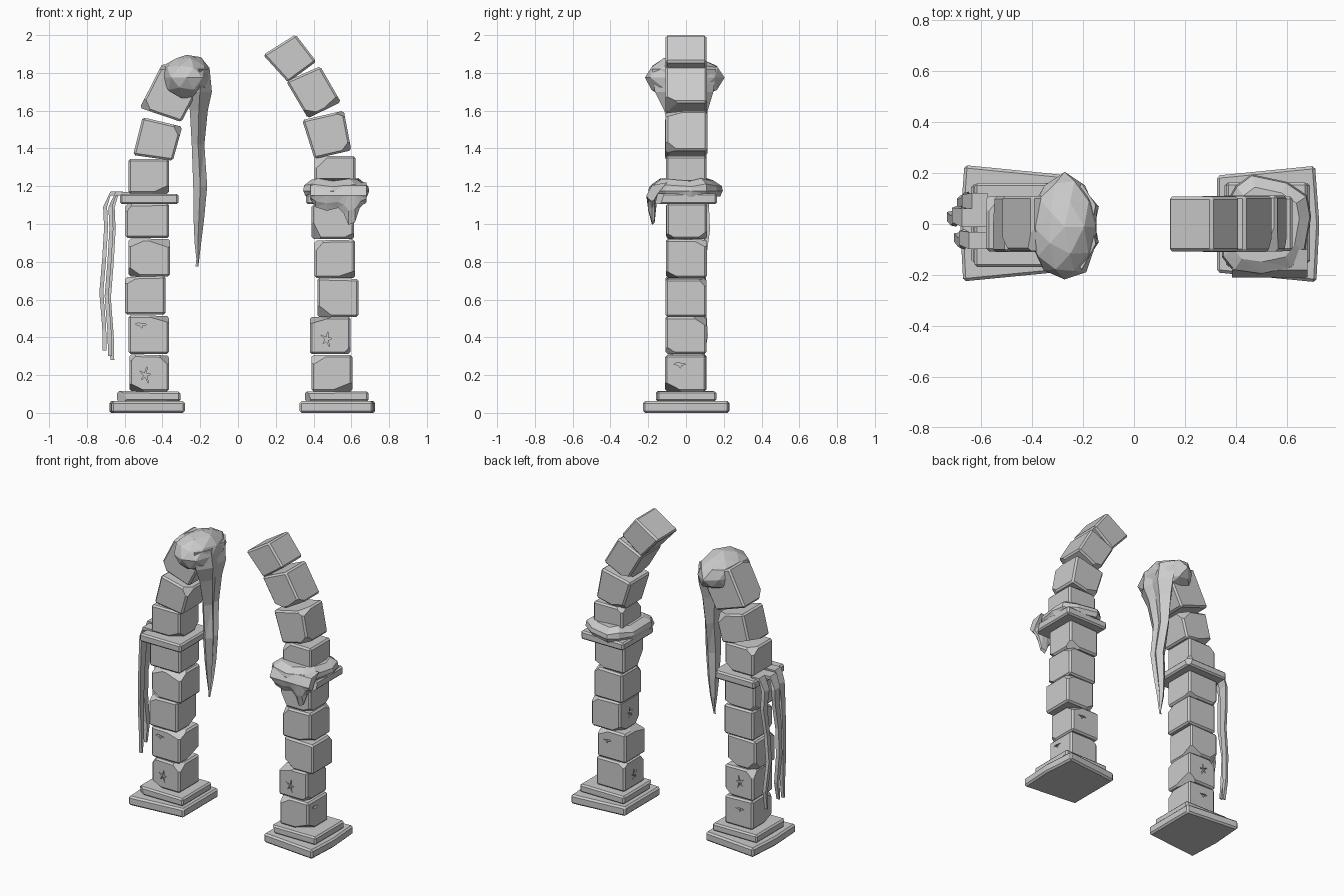
import bpy, bmesh, math, random
from mathutils import Vector, noise

if "Cube" in bpy.data.objects:
    bpy.data.objects.remove(bpy.data.objects["Cube"])

random.seed(7)
stone = bpy.data.materials.new("grey stone")
stone.diffuse_color = (0.6, 0.6, 0.6, 1)
stone.use_nodes = True
stone.node_tree.nodes["Principled BSDF"].inputs["Base Color"].default_value = stone.diffuse_color


def finish(name, bm):
    bmesh.ops.recalc_face_normals(bm, faces=bm.faces)
    me = bpy.data.meshes.new(name)
    bm.to_mesh(me)
    bm.free()
    me.materials.append(stone)
    ob = bpy.data.objects.new(name, me)
    bpy.context.collection.objects.link(ob)
    return ob


def loft(name, rings):
    """Closed skin over rings of equal point count, capped at both ends."""
    bm = bmesh.new()
    loops = [[bm.verts.new(p) for p in r] for r in rings]
    n = len(loops[0])
    for a, b in zip(loops, loops[1:]):
        for i in range(n):
            j = (i + 1) % n
            bm.faces.new((a[i], a[j], b[j], b[i]))
    bm.faces.new(loops[0])
    bm.faces.new(loops[-1])
    bmesh.ops.triangulate(bm, faces=[f for f in bm.faces if len(f.verts) == 4])
    return finish(name, bm)


def chip(bm, corner, normal, depth):
    """Slice a corner off a block."""
    n = normal.normalized()
    geom = bm.verts[:] + bm.edges[:] + bm.faces[:]
    cut = bmesh.ops.bisect_plane(bm, geom=geom, plane_co=corner - n * depth,
                                 plane_no=n, clear_outer=True)
    edges = [e for e in cut["geom_cut"] if isinstance(e, bmesh.types.BMEdge)]
    if edges:
        bmesh.ops.edgeloop_fill(bm, edges=edges)


def block(name, quad, hy, bevel=0.011, chips=3):
    """Worn stone block: front outline (x, z) run through the depth."""
    bm = bmesh.new()
    shift = random.uniform(-0.004, 0.004) if chips else 0
    lo = [bm.verts.new((x, -hy + shift, z)) for x, z in quad]
    hi = [bm.verts.new((x, hy + shift, z)) for x, z in quad]
    bm.faces.new(lo)
    bm.faces.new(hi)
    for i in range(4):
        j = (i + 1) % 4
        bm.faces.new((lo[i], lo[j], hi[j], hi[i]))
    corners = [v.co.copy() for v in bm.verts]
    mid = sum(corners, Vector()) / 8
    bmesh.ops.recalc_face_normals(bm, faces=bm.faces)
    bmesh.ops.bevel(bm, geom=bm.edges[:], offset=bevel, segments=1, affect='EDGES')
    for c in random.sample(corners, chips):
        d = c - mid
        d = Vector((d.x * random.uniform(0.3, 1), d.y * random.uniform(0.3, 1),
                    d.z * random.uniform(0.6, 1.6)))
        chip(bm, c, d, random.uniform(0.025, 0.042))
    return finish(name, bm)


def rect(x0, x1, z0, z1):
    t = random.uniform(-0.004, 0.004)
    return [(x0, z0), (x1, z0), (x1, z1 + t), (x0, z1 - t)]


def carve(ob, axis, sign, centre, shape):
    """Cut a shallow star or crack into one side of a block."""
    flat = [(centre[0] + u, centre[1] + v) for u, v in shape]
    face = max(sign * v.co[axis] for v in ob.data.vertices) * sign
    rings = []
    for d in (-0.015, 0.02):
        a = face + sign * d
        rings.append([(u, a, v) if axis == 1 else (a, u, v) for u, v in flat])
    cutter = loft("carving_cutter", rings)
    cutter.hide_render = True
    mod = ob.modifiers.new("carving", 'BOOLEAN')
    mod.object = cutter
    mod.operation = 'DIFFERENCE'
    mod.solver = 'EXACT'
    bpy.context.view_layer.update()
    me = bpy.data.meshes.new_from_object(ob.evaluated_get(bpy.context.evaluated_depsgraph_get()))
    ob.modifiers.clear()
    ob.data = me
    bpy.data.objects.remove(cutter)


star = []
for i in range(10):
    r = (0.036 if i % 4 else 0.046) if i % 2 == 0 else 0.011
    star.append((r * 0.8 * math.sin(i * math.pi / 5 + 0.2), r * math.cos(i * math.pi / 5 + 0.2)))
crack = [(-0.035, 0.008), (-0.02, 0.016), (0.03, 0.008), (0.005, 0.002), (0.0, -0.012), (-0.012, 0.003)]

# Stepped bases, wider on the outer side
for side, tag in ((-1, "left"), (1, "right")):
    bm = bmesh.new()
    outline = [(0.325, -0.19), (0.715, -0.228), (0.727, 0), (0.71, 0.228), (0.325, 0.19)]
    rings = [[bm.verts.new((side * x, y, z)) for x, y in outline] for z in (0, 0.062)]
    bm.faces.new(rings[0])
    bm.faces.new(rings[1])
    for i in range(5):
        j = (i + 1) % 5
        bm.faces.new((rings[0][i], rings[0][j], rings[1][j], rings[1][i]))
    if side < 0:
        bmesh.ops.translate(bm, verts=bm.verts, vec=(0.045, 0.003, 0))
    bmesh.ops.recalc_face_normals(bm, faces=bm.faces)
    bmesh.ops.bevel(bm, geom=bm.edges[:], offset=0.011, segments=1, affect='EDGES')
    finish(tag + "_base", bm)
    x0, x1 = (-0.64, -0.305) if side < 0 else (0.355, 0.69)
    block(tag + "_step", rect(x0, x1, 0.06, 0.114), 0.157, 0.01, 1)
    x0, x1 = (-0.625, -0.315) if side < 0 else (0.36, 0.68)
    block(tag + "_ledge", rect(x0, x1, 1.105, 1.16), 0.165, 0.01, 1)

# Straight column blocks: x0, x1, z0, z1
left = [(-0.575, -0.365, 0.114, 0.307), (-0.58, -0.365, 0.312, 0.515), (-0.597, -0.383, 0.52, 0.722),
        (-0.58, -0.36, 0.722, 0.922), (-0.595, -0.365, 0.925, 1.107), (-0.58, -0.365, 1.16, 1.345)]
right = [(0.39, 0.605, 0.114, 0.307), (0.38, 0.595, 0.312, 0.508), (0.42, 0.638, 0.508, 0.712),
         (0.405, 0.62, 0.714, 0.915), (0.39, 0.615, 0.92, 1.107), (0.405, 0.622, 1.16, 1.36)]
lb = [block(f"left_block_{i + 1}", rect(*b), 0.108) for i, b in enumerate(left)]
rb = [block(f"right_block_{i + 1}", rect(*b), 0.108) for i, b in enumerate(right)]

# Leaning arch blocks
block("left_block_7", [(-0.555, 1.365), (-0.345, 1.335), (-0.295, 1.515), (-0.505, 1.565)], 0.11)
block("left_block_8", [(-0.52, 1.615), (-0.3, 1.54), (-0.19, 1.75), (-0.4, 1.85)], 0.108)
block("right_block_7", [(0.405, 1.345), (0.6, 1.39), (0.56, 1.6), (0.34, 1.55)], 0.11)
block("right_block_8", [(0.37, 1.56), (0.545, 1.645), (0.435, 1.835), (0.255, 1.755)], 0.11)
block("right_block_9", [(0.265, 1.75), (0.415, 1.86), (0.305, 2.003), (0.133, 1.895)], 0.108, chips=0)

# Carved stars and cracks
for ob, axis, sign, centre, shape in (
        (lb[0], 1, -1, (-0.49, 0.2), star), (lb[1], 1, -1, (-0.51, 0.46), crack),
        (lb[1], 1, 1, (-0.48, 0.42), star), (lb[0], 1, 1, (-0.48, 0.23), crack),
        (rb[1], 1, -1, (0.47, 0.39), star), (rb[0], 0, 1, (-0.03, 0.25), crack),
        (rb[0], 0, -1, (0.0, 0.2), star), (rb[1], 1, 1, (0.52, 0.43), crack),
        (rb[2], 0, -1, (0.0, 0.61), star)):
    carve(ob, axis, sign, centre, shape)

# Overgrown clump on the broken left arch
bm = bmesh.new()
bmesh.ops.create_icosphere(bm, subdivisions=2, radius=1)
for v in bm.verts:
    k = 1.02 + 0.1 * noise.noise(v.co * 1.7)
    v.co = Vector((-0.272 + v.co.x * 0.135 * k, -0.012 + v.co.y * 0.203 * k, 1.775 + v.co.z * 0.118 * k))
finish("moss_clump", bm)

# Long tail hanging from the clump: z, x0, x1, y centre, half depth
tail = [(1.82, -0.26, -0.15, -0.01, 0.17), (1.7, -0.265, -0.138, -0.01, 0.155), (1.6, -0.255, -0.16, 0, 0.115),
        (1.42, -0.245, -0.178, 0.01, 0.08), (1.2, -0.237, -0.163, -0.01, 0.058),
        (1.02, -0.235, -0.18, 0.0, 0.045), (0.9, -0.23, -0.195, 0.005, 0.028), (0.775, -0.216, -0.21, 0, 0.004)]
loft("moss_tail", [[(x0, c - 0.5 * h, z), ((x0 + x1) / 2, c - h, z), (x1, c - 0.4 * h, z),
                    (x1 - 0.015, c + 0.05 * h, z), (x1, c + 0.5 * h, z), ((x0 + x1) / 2, c + h, z),
                    (x0, c + 0.5 * h, z)] for z, x0, x1, c, h in tail])

# Vines spilling over the left ledge: y, half width, tip, outward offset
for i, (y, w, tip, out) in enumerate(((0.09, 0.032, 0.28, 0.0), (0.025, 0.036, 0.33, 0.04), (-0.065, 0.034, 0.3, 0.012))):
    rings = [[(-0.575, y + s * w, 1.155 + t) for s, t in ((-1, 0), (1, 0), (1, 0.014), (-1, 0.014))],
             [(-0.635 - out, y + s * w, 1.15 + t) for s, t in ((-1, 0), (1, 0), (1, 0.022), (-1, 0.022))]]
    for k, (f, x) in enumerate(((0.06, -0.665), (0.2, -0.66), (0.4, -0.67), (0.62, -0.685), (0.85, -0.67), (1.0, -0.667))):
        z = 1.14 - f * (1.14 - tip)
        ww = w * (1, 0.8, 0.65, 0.6, 0.45, 0.15)[k]
        c = y + 0.012 * math.sin(k * 1.9 + i)
        cx = x - out
        rings.append([(cx + 0.012, c - ww, z), (cx + 0.012, c + ww, z),
                      (cx - 0.009, c + ww * 0.8, z), (cx - 0.009, c - ww * 0.8, z)])
    loft(f"hanging_vine_{i + 1}", rings)

# Moss blanket lying on the right ledge
outline = [(0.345, -0.13), (0.39, -0.185), (0.5, -0.2), (0.62, -0.175), (0.67, -0.11), (0.695, 0.03),
           (0.68, 0.11), (0.6, 0.165), (0.46, 0.195), (0.4, 0.15), (0.35, 0.06)]
rings = []
for z, s in ((1.15, 0.93), (1.175, 1.0), (1.205, 0.97), (1.235, 0.74)):
    rings.append([(0.515 + (x - 0.515) * s, y * s, z + (0.008 * math.sin(i * 2.3) if s < 1 else 0))
                  for i, (x, y) in enumerate(outline)])
loft("ledge_moss", rings)

# Front flap of the blanket: x and lower edge height
flap = [(0.385, 1.13), (0.41, 1.09), (0.47, 1.07), (0.53, 1.085), (0.56, 1.055), (0.585, 0.995),
        (0.62, 1.01), (0.645, 1.085), (0.68, 1.12)]
loft("moss_flap", [[(x, -0.1, 1.22), (x, -0.18, 1.205), (x, -0.21, 1.15), (x, -0.2, (1.15 + b) / 2),
                    (x, -0.18, b), (x, -0.166, b + 0.012), (x, -0.15, 1.16)] for x, b in flap])
